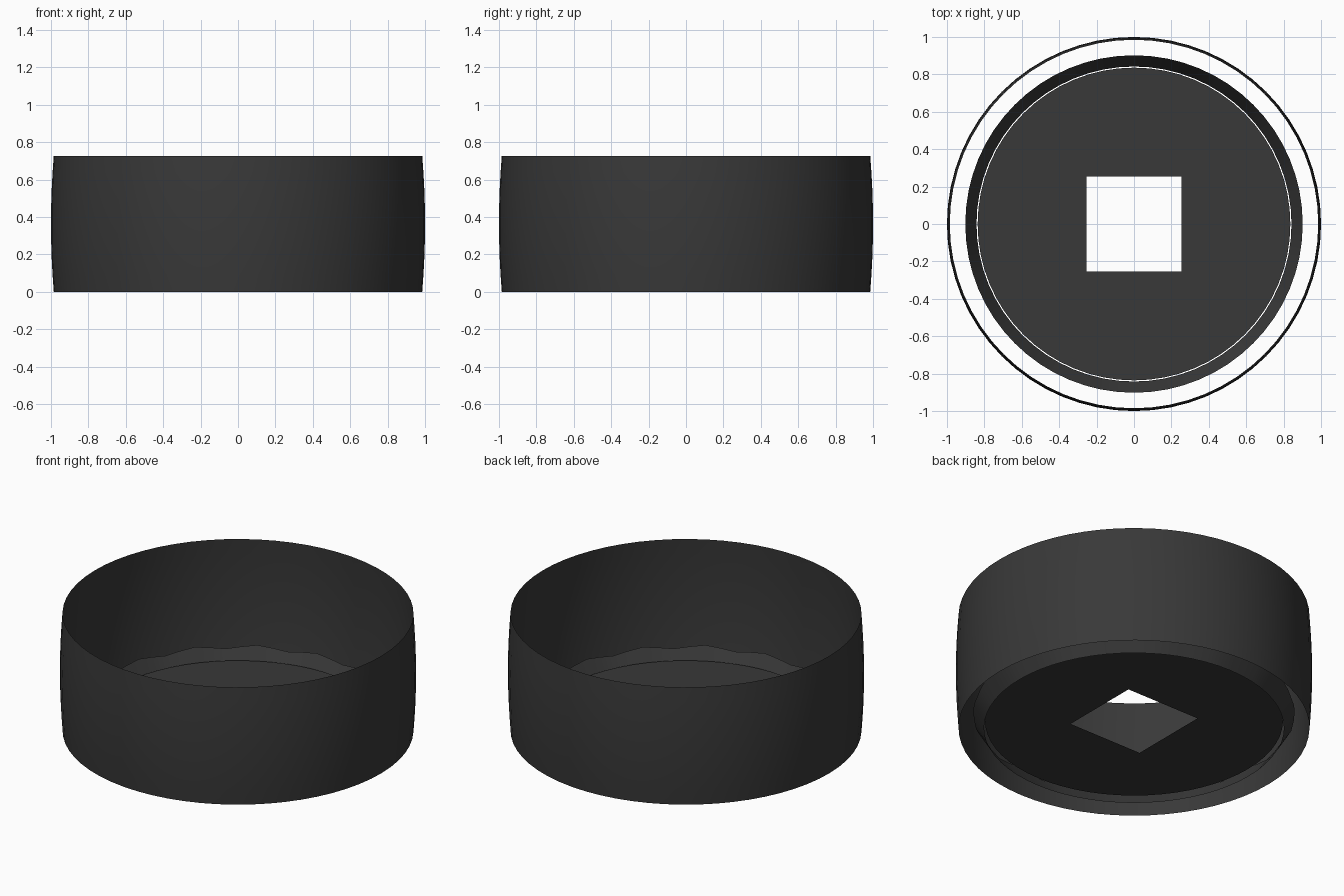
import bpy, bmesh, math

if "Cube" in bpy.data.objects:
    bpy.data.objects.remove(bpy.data.objects["Cube"])

SEG = 64  # multiple of 8, so the square hole gets exact corners

rubber = bpy.data.materials.new("dark_charcoal")
rubber.diffuse_color = (0.040, 0.040, 0.040, 1.0)
rubber.use_nodes = True
rubber.node_tree.nodes["Principled BSDF"].inputs["Base Color"].default_value = rubber.diffuse_color


def loft(name, rings, flip=False):
    """Open surface through a list of functions angle -> (radius, z)."""
    bm = bmesh.new()
    rows = []
    for ring in rings:
        row = []
        for i in range(SEG):
            a = 2 * math.pi * i / SEG
            r, z = ring(a)
            row.append(bm.verts.new((r * math.cos(a), r * math.sin(a), z)))
        rows.append(row)
    for lo, hi in zip(rows, rows[1:]):
        for i in range(SEG):
            j = (i + 1) % SEG
            quad = [lo[i], lo[j], hi[j], hi[i]]
            bm.faces.new(quad[::-1] if flip else quad)
    mesh = bpy.data.meshes.new(name)
    bm.to_mesh(mesh)
    bm.free()
    mesh.materials.append(rubber)
    for p in mesh.polygons:
        p.use_smooth = True
    obj = bpy.data.objects.new(name, mesh)
    bpy.context.collection.objects.link(obj)
    return obj


# Outer tread: thin, slightly barrel-shaped band, open at both ends
HEIGHT, ROWS = 0.727, 8


def tread_ring(k):
    t = k / ROWS
    r = 1.0 - 0.015 * (2 * t - 1) ** 2
    return lambda a: (r, HEIGHT * t)


loft("outer_band", [tread_ring(k) for k in range(ROWS + 1)])

# Inner flared rim with a slightly uneven upper edge
loft("flared_rim", [
    lambda a: (0.842, 0.0),
    lambda a: (0.902, 0.1 + 0.012 * math.sin(16 * a)),
], flip=True)

# Flat floor disc with a square hole, just clear of the rim
loft("floor_disc", [
    lambda a: (0.253 / max(abs(math.cos(a)), abs(math.sin(a))), 0.044),
    lambda a: (0.836, 0.044),
], flip=True)
